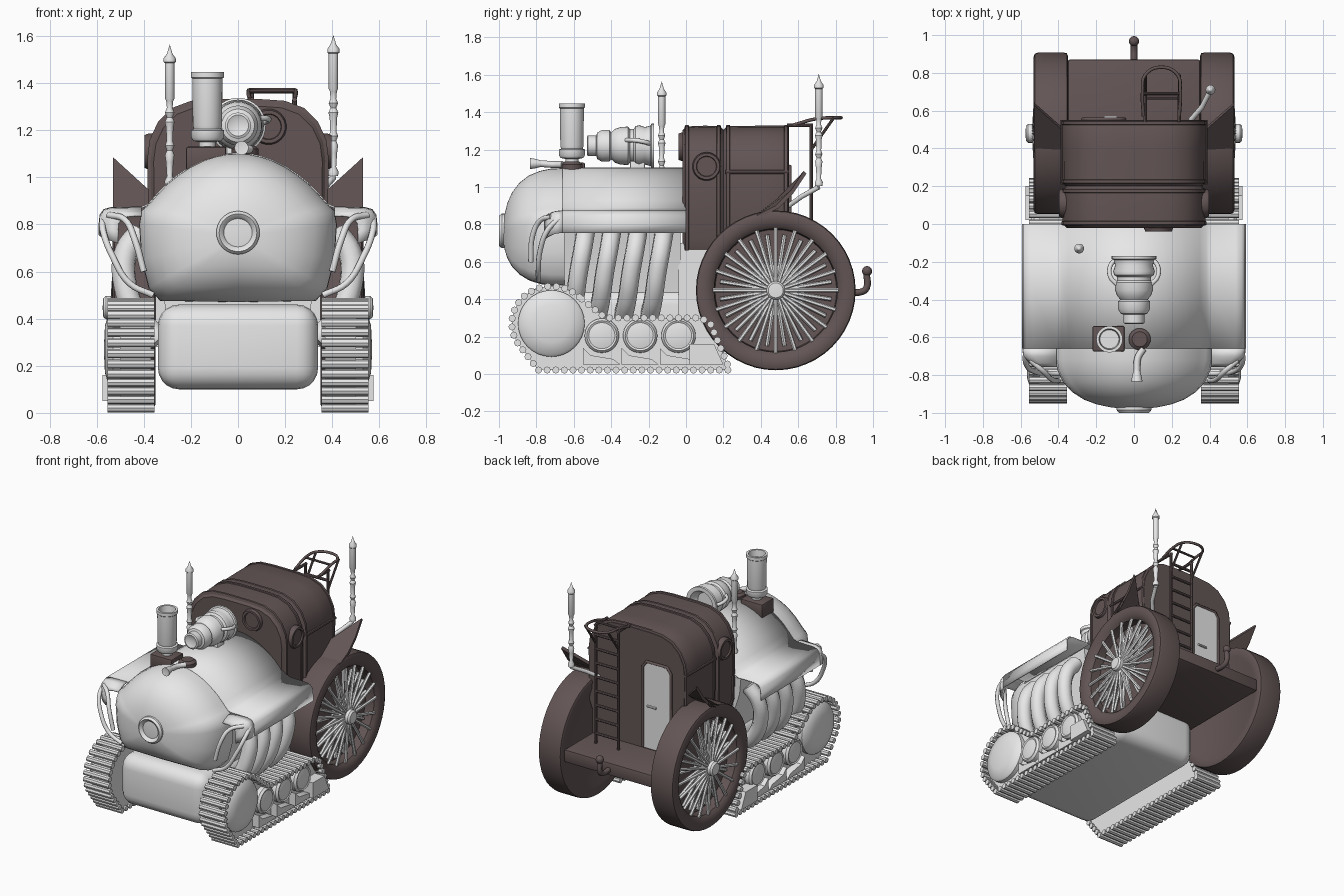
import bpy, bmesh
from math import sin, cos, pi, radians
from mathutils import Vector, Matrix

if "Cube" in bpy.data.objects:
    bpy.data.objects.remove(bpy.data.objects["Cube"], do_unlink=True)


def material(name, colour):
    m = bpy.data.materials.new(name)
    m.use_nodes = True
    m.diffuse_color = colour
    m.node_tree.nodes["Principled BSDF"].inputs["Base Color"].default_value = colour
    return m


WHITE = material("pale_grey", (0.8, 0.8, 0.8, 1))
BROWN = material("dark_brown", (0.125, 0.09, 0.09, 1))


def add_mesh(name, me, mat, angle=35):
    me.materials.clear()
    me.materials.append(mat)
    me.shade_smooth()
    me.set_sharp_from_angle(angle=radians(angle))
    ob = bpy.data.objects.new(name, me)
    bpy.context.collection.objects.link(ob)
    return ob


def finish(name, bm, mat, angle=35):
    bmesh.ops.remove_doubles(bm, verts=bm.verts, dist=1e-5)
    bmesh.ops.recalc_face_normals(bm, faces=bm.faces)
    me = bpy.data.meshes.new(name)
    bm.to_mesh(me)
    bm.free()
    return add_mesh(name, me, mat, angle)


def loft(name, rings, mat, closed=True, caps=True, angle=35):
    bm = bmesh.new()
    rows = [[bm.verts.new(p) for p in ring] for ring in rings]
    n = len(rows[0])
    for a, b in zip(rows, rows[1:]):
        for i in range(n if closed else n - 1):
            j = (i + 1) % n
            bm.faces.new((a[i], a[j], b[j], b[i]))
    if caps:
        bm.faces.new(rows[0])
        bm.faces.new(rows[-1])
    return finish(name, bm, mat, angle)


def lathe(name, profile, mat, loc=(0, 0, 0), axis="Z", n=32):
    """Revolve (radius, height) pairs about an axis through loc."""
    def place(r, h, a):
        u, v = r * cos(a), r * sin(a)
        p = {"X": (h, u, v), "Y": (u, h, v), "Z": (u, v, h)}[axis]
        return Vector(p) + Vector(loc)
    rings = [[place(max(r, 1e-6), h, 2 * pi * i / n) for i in range(n)] for r, h in profile]
    return loft(name, rings, mat, caps=False)


def box(name, lo, hi, mat, bevel=0, seg=4):
    lo, hi = Vector(lo), Vector(hi)
    bm = bmesh.new()
    bmesh.ops.create_cube(bm, size=1)
    for v in bm.verts:
        v.co = (lo + hi) / 2 + v.co * (hi - lo)
    if bevel:
        bmesh.ops.bevel(bm, geom=bm.edges[:], offset=bevel, segments=seg, profile=0.5, affect="EDGES")
    return finish(name, bm, mat)


def prism(name, yz, x0, x1, mat):
    return loft(name, [[(x, y, z) for y, z in yz] for x in (x0, x1)], mat)


def tube(name, pts, r, mat, smooth=True):
    cu = bpy.data.curves.new(name, "CURVE")
    cu.dimensions = "3D"
    cu.bevel_depth, cu.bevel_resolution, cu.use_fill_caps = r, 2, True
    if smooth:
        sp = cu.splines.new("BEZIER")
        sp.bezier_points.add(len(pts) - 1)
        for b, p in zip(sp.bezier_points, pts):
            b.co = p
            b.handle_left_type = b.handle_right_type = "AUTO"
        sp.resolution_u = 5
    else:
        sp = cu.splines.new("POLY")
        sp.points.add(len(pts) - 1)
        for b, p in zip(sp.points, pts):
            b.co = (*p, 1)
    tmp = bpy.data.objects.new(name + "_path", cu)
    me = bpy.data.meshes.new_from_object(tmp)
    bpy.data.objects.remove(tmp)
    return add_mesh(name, me, mat, 50)


def rods(name, segs, r, mat, n=8):
    """Many straight cylinders in one mesh."""
    bm = bmesh.new()
    for a, b in segs:
        a, b = Vector(a), Vector(b)
        m = Matrix.Translation((a + b) / 2) @ (b - a).to_track_quat("Z", "Y").to_matrix().to_4x4()
        bmesh.ops.create_cone(bm, cap_ends=True, segments=n, radius1=r, radius2=r,
                              depth=(b - a).length, matrix=m)
    me = bpy.data.meshes.new(name)
    bm.to_mesh(me)
    bm.free()
    return add_mesh(name, me, mat)


def mirrored(half):
    return half + [(-x, z) for x, z in reversed(half) if x > 0]


# Bonnet nose: one section shrinking towards the tip
dome = [(0, 1.1), (.05, 1.098), (.1, 1.087), (.15, 1.07), (.2, 1.045), (.25, 1.012), (.3, .972), (.345, .925), (.38, .885)]
nose = mirrored(dome + [(.41, .86), (.42, .8), (.41, .65), (.38, .53), (.33, .475), (0, .47)])
steps = [(-.65, 1), (-.72, .995), (-.78, .96), (-.84, .89), (-.89, .78), (-.93, .63), (-.955, .47), (-.97, .3), (-.978, .15), (-.98, 0)]
loft("bonnet_nose", [[(x * s, y, .75 + (z - .75) * s) for x, z in nose] for y, s in steps], WHITE, caps=False, angle=60)


# Bonnet shell running out into wide side fenders
def fender(w):
    return [(.41, .872), (w - .05, .87), (w - .02, .862), (w - .004, .84), (w, .8), (w, .755)]


half = dome + fender(.588)
shell = loft("bonnet_shell", [[(-x, y, z) for x, z in reversed(half[1:])] + [(x, y, z) for x, z in half] for y in (0, -.33, -.66)],
             WHITE, closed=False, caps=False, angle=60)
thin = [shell]
for s, side in ((1, "left"), (-1, "right")):
    thin.append(loft(side + "_fender_front", [[(s * x, y, z - d) for x, z in fender(w)] for y, w, d in
                                              [(-.66, .588, 0), (-.7, .582, .005), (-.735, .55, .02), (-.755, .51, .035)]],
                     WHITE, closed=False, caps=False, angle=60))
for ob in thin:
    mod = ob.modifiers.new("thickness", "SOLIDIFY")
    mod.thickness, mod.offset = .008, 0

# Engine core narrowing downwards, rear chassis and belly
core = [(-.41, .85), (.41, .85), (.4, .74), (.31, .46), (.31, .28), (-.31, .28), (-.31, .46), (-.4, .74)]
loft("engine_core", [[(x, y, z) for x, z in core] for y in (-.68, -.03)], WHITE)
box("rear_chassis", (-.35, -.04, .28), (.35, .12, .7), WHITE)
box("belly", (-.34, -.87, .1), (.34, .24, .46), WHITE, .09, 5)
lathe("nose_lamp", [(0, -.985), (.06, -.98), (.065, -.99), (.08, -1), (.092, -.985), (.092, -.92), (0, -.92)],
      WHITE, (0, 0, .765), "Y")

# Cab
arch = mirrored([(.36, .66), (.38, .72), (.385, 1.08), (.375, 1.16), (.34, 1.235), (.28, 1.295), (.2, 1.325), (.1, 1.332)])


def cab_ring(y, s):
    return [(x * s, y, .9 + (z - .9) * s) for x, z in arch]


loft("cab", [cab_ring(y, s) for y, s in [(-.02, .93), (0, .98), (.1, .99), (.18, .985), (.2, .94), (.22, .985), (.4, .99), (.53, .99), (.55, .97)]], BROWN)
for i, y in enumerate((.005, .175, .225, .535)):
    loft(f"cab_rib_{i}", [cab_ring(y + d, s) for d, s in [(-.012, .98), (-.008, 1.0), (.008, 1.0), (.012, .98)]], BROWN)
box("cab_lower", (-.35, .1, .44), (.35, .55, .7), BROWN)
box("rear_platform", (-.35, .1, .4), (.35, .87, .49), BROWN, .01, 2)
ring = [(0, .02), (.052, .02), (.055, .03), (.07, .03), (.076, .015), (.076, -.02), (0, -.02)]
lathe("front_porthole", [(r, -h) for r, h in ring], BROWN, (.13, -.01, 1.215), "Y")
loft("door", [[(x, y, z) for x, z in [(-.27, .5), (-.05, .5), (-.05, 1.07), (-.08, 1.11), (-.24, 1.11), (-.27, 1.07)]] for y in (.548, .557)], WHITE)
tube("door_frame", [(-.05, .555, .5), (-.05, .555, 1.07), (-.08, .555, 1.11), (-.24, .555, 1.11), (-.27, .555, 1.07), (-.27, .555, .5)], .01, BROWN, False)
rods("door_handle", [((-.09, .565, .8), (-.16, .565, .8))], .008, WHITE)

# Ladder and roof rail
rails = [((x, .67, .48), (x, .67, 1.33)) for x in (.06, .24)]
rungs = [((.06, .67, .56 + .1 * i), (.24, .67, .56 + .1 * i)) for i in range(8)]
tops = [((x, .54, 1.33), (x, .68, 1.33)) for x in (.06, .24)]
rods("ladder", rails + rungs + tops, .01, BROWN)
tube("ladder_rail", [(.05, .57, 1.33), (.045, .7, 1.365), (.06, .79, 1.37), (.145, .83, 1.37), (.23, .79, 1.37), (.245, .7, 1.365), (.24, .57, 1.33)], .009, BROWN)
rods("ladder_rail_braces", [((.05, .69, 1.365), (.24, .69, 1.365)), ((.06, .67, 1.2), (.06, .79, 1.37)), ((.24, .67, 1.2), (.24, .79, 1.37))], .008, BROWN)

# Tow hook
tube("tow_hook", [(0, .86, .44), (0, .94, .44), (0, .965, .46), (0, .965, .54)], .018, BROWN)
lathe("tow_ball", [(.027 * sin(pi * i / 8), -.027 * cos(pi * i / 8)) for i in range(9)], BROWN, (0, .968, .55), n=16)

# Chimney on its box, with a filler cap and whistle
box("chimney_base", (-.22, -.675, 1.03), (-.05, -.54, 1.13), BROWN, .008, 2)
lathe("chimney", [(0, 1.12), (.035, 1.12), (.035, 1.15), (.06, 1.155), (.07, 1.17), (.07, 1.2), (.058, 1.205), (.062, 1.22),
                  (.064, 1.42), (.07, 1.425), (.07, 1.447), (.055, 1.447), (.05, 1.4), (0, 1.4)], WHITE, (-.13, -.61, 0))
lathe("filler_cap", [(0, 1.05), (.055, 1.05), (.058, 1.12), (.04, 1.135), (0, 1.135)], BROWN, (.03, -.61, 0))
tube("whistle", [(.05, -.66, 1.12), (.02, -.71, 1.12), (.015, -.78, 1.125)], .018, WHITE)
lathe("whistle_mouth", [(0, -.83), (.03, -.835), (.026, -.81), (.016, -.77), (0, -.77)], WHITE, (.015, 0, 1.125), "Y", 16)

# Banded horn lying on the bonnet
lathe("horn", [(0, -.51), (.045, -.53), (.055, -.525), (.055, -.48), (.07, -.475), (.085, -.45), (.085, -.41), (.072, -.4), (.09, -.38),
               (.1, -.35), (.103, -.31), (.09, -.3), (.09, -.28), (.105, -.27), (.11, -.25), (.1, -.22), (.108, -.19),
               (.118, -.185), (.118, -.17), (.09, -.17), (.06, -.22), (0, -.22)], WHITE, (0, 0, 1.22), "Y")
box("horn_support", (-.05, -.3, 1.06), (.05, -.22, 1.14), WHITE, .01, 2)
for s in (1, -1):
    tube("horn_handle", [(s * .09, -.32, 1.25), (s * .125, -.28, 1.25), (s * .125, -.22, 1.24), (s * .1, -.19, 1.23)], .012, WHITE)

# Turned masts
mast = [(0, 0), (.02, 0), (.022, .02), (.012, .04), (.016, .1), (.02, .13), (.012, .15), (.02, .17), (.013, .19), (.016, .25), (.021, .27),
        (.012, .29), (.02, .31), (.012, .33), (.015, .36), (.02, .37), (.02, .52), (.026, .525), (.026, .54), (.012, .56), (0, .6)]
lathe("front_mast", mast, WHITE, (-.29, -.13, .965), n=14)
lathe("rear_mast", mast, WHITE, (.405, .71, 1.005), n=14)
tube("rear_mast_bracket", [(.3, .55, .9), (.36, .62, .95), (.405, .71, 1.0)], .014, WHITE, False)

# Track path: big front sprocket, sloping top run, flat bottom run
sprocket = (-.72, .27)
path = [(sprocket[0] + .212 * cos(radians(a)), sprocket[1] + .2 * sin(radians(a))) for a in range(45, 211, 11)]
path += [(-.79, .021), (.235, .021), (.13, .27), (.08, .3), (-.43, .3), (-.52, .37)]
cleats, gap, left = [], .046, 0
for a, b in zip(path, path[1:] + path[:1]):
    a, b = Vector(a), Vector(b)
    while left < (b - a).length:
        cleats.append(a + (b - a).normalized() * left)
        left += gap
    left -= (b - a).length

for s, side in ((1, "left"), (-1, "right")):
    # Tracks
    prism(side + "_track_belt", path, s * .37, s * .5, WHITE)
    rods(side + "_track_cleats", [((s * .355, p.x, p.y), (s * .555, p.x, p.y)) for p in cleats], .019, WHITE)
    lathe(side + "_sprocket", [(r, s * h) for r, h in [(0, .45), (.178, .45), (.178, .53), (.165, .545), (.1, .565), (0, .57)]],
          WHITE, (0, *sprocket), "X")
    for i in range(3):
        y = -.45 + .205 * i
        lathe(f"{side}_road_wheel_{i}", [(0, s * .45), (.092, s * .45), (.092, s * .53), (.08, s * .545), (.07, s * .54), (0, s * .555)],
              WHITE, (0, y, .205), "X")
        prism(f"{side}_wheel_shoe_{i}", [(y - .1, .05), (y + .1, .05), (y + .06, .08), (y - .06, .1), (y - .1, .14)], s * .5, s * .55, WHITE)
    prism(side + "_track_tail", [(.02, .05), (.2, .05), (.15, .16), (.02, .16)], s * .5, s * .575, WHITE)

    # Exhaust pipes and fender braces
    for i in range(4):
        y = -.55 + .14 * i
        tube(f"{side}_exhaust_{i}", [(s * .41, y + .015, .77), (s * .475, y, .68), (s * .478, y - .025, .54), (s * .42, y - .045, .4), (s * .33, y - .065, .31)], .052, WHITE)
    tube(side + "_fender_brace", [(s * .575, -.68, .83), (s * .572, -.74, .77), (s * .53, -.78, .66), (s * .46, -.79, .55), (s * .36, -.79, .5)], .014, WHITE)
    tube(side + "_fender_stay", [(s * .55, -.72, .84), (s * .48, -.78, .82), (s * .44, -.82, .74), (s * .4, -.83, .6)], .014, WHITE)

    # Rear wheels: square-shouldered tyre over a closed dish
    hub = (0, .48, .447)
    tyre = [(0, .4), (.3, .375), (.36, .355), (.41, .35), (.424, .356), (.427, .37), (.427, .51), (.422, .525), (.405, .532), (.37, .53),
            (.345, .52), (.33, .505), (.325, .44), (0, .43)]
    lathe(side + "_rear_tyre", [(r, s * h) for r, h in tyre], BROWN, hub, "X", 48)
    lathe(side + "_rear_hub", [(0, s * .43), (.05, s * .43), (.05, s * .56), (.04, s * .572), (0, s * .575)], WHITE, hub, "X", 20)
    spokes = []
    for i in range(20):
        for x, turn, reach in ((.51, 0, .335), (.46, .5, .3)):
            a = 2 * pi * (i + turn) / 20
            spokes.append(((s * (x + .02), .48 + .03 * cos(a), .447 + .03 * sin(a)),
                           (s * x, .48 + reach * cos(a), .447 + reach * sin(a))))
    rods(side + "_rear_spokes", spokes, .0115, WHITE, 6)

    # Pointed mudguard blade, porthole and cab side rail
    blade = [(.37, .36, .84), (.53, .38, .85), (.53, .48, .9), (.53, .56, .98), (.53, .63, 1.085), (.36, .48, .93)]
    loft(side + "_mudguard_blade", [[(s * x, y + d, z - d) for x, y, z in blade] for d in (0, .014)], BROWN)
    lathe(side + "_porthole", [(r, s * h) for r, h in ring], BROWN, (s * .366, .11, 1.11), "X")
    rods(side + "_cab_rail", [((s * .38, .21, 1.08), (s * .38, .55, 1.08))], .01, BROWN)
